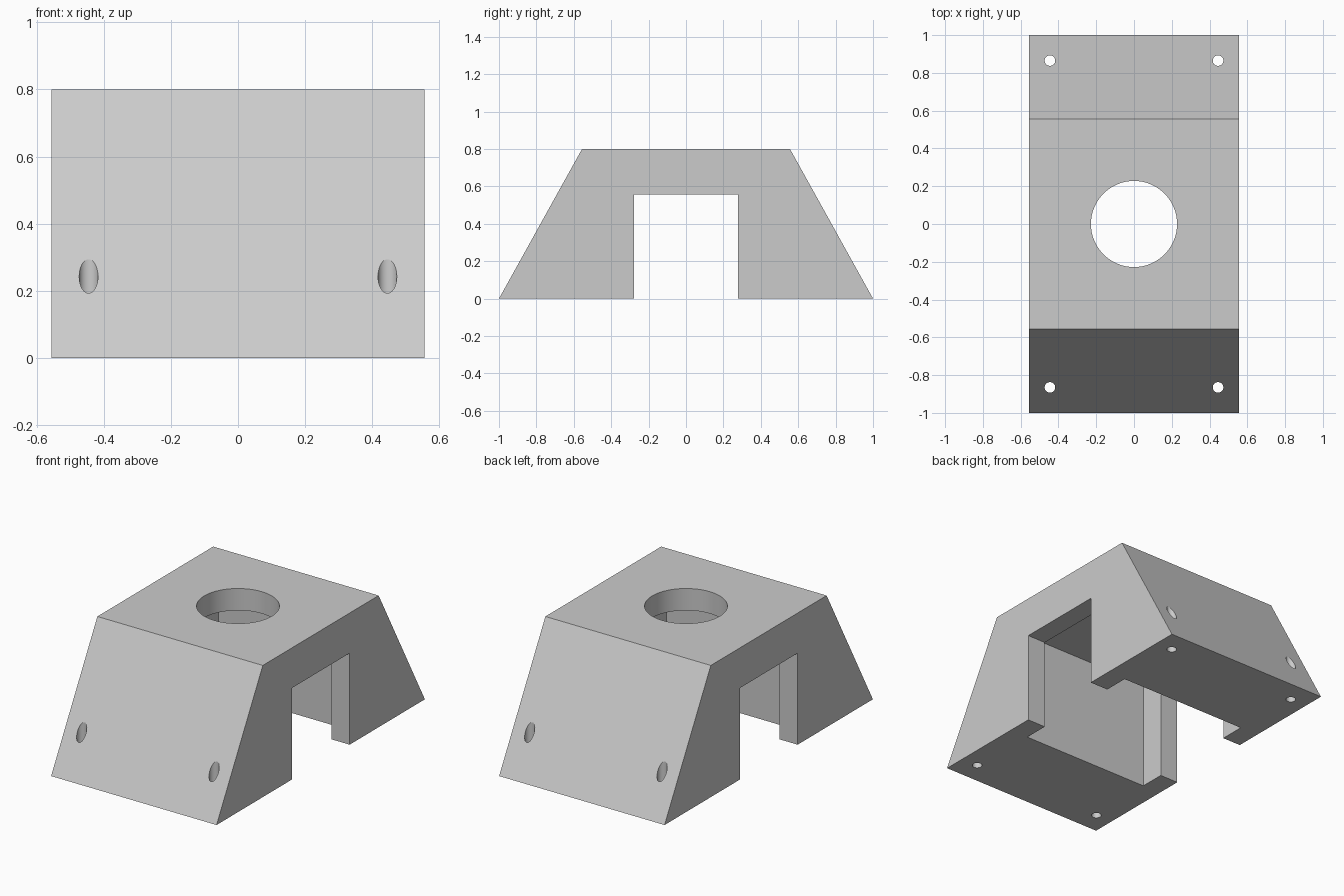
import bpy
import bmesh
from math import radians

default = bpy.data.objects.get("Cube")
if default:
    bpy.data.objects.remove(default, do_unlink=True)

HALF_WIDTH = 0.556
HEIGHT = 0.8
POCKET = 0.433

grey = bpy.data.materials.new("light grey")
grey.use_nodes = True
grey.diffuse_color = (0.6, 0.6, 0.6, 1)
grey.node_tree.nodes["Principled BSDF"].inputs["Base Color"].default_value = (0.6, 0.6, 0.6, 1)


def extrude_profile(name, points):
    """Extrude a (y, z) outline across the full width."""
    bm = bmesh.new()
    face = bm.faces.new([bm.verts.new((-HALF_WIDTH, y, z)) for y, z in points])
    grown = bmesh.ops.extrude_face_region(bm, geom=[face])["geom"]
    verts = [v for v in grown if isinstance(v, bmesh.types.BMVert)]
    bmesh.ops.translate(bm, vec=(2 * HALF_WIDTH, 0, 0), verts=verts)
    bmesh.ops.recalc_face_normals(bm, faces=bm.faces)
    mesh = bpy.data.meshes.new(name)
    bm.to_mesh(mesh)
    bm.free()
    obj = bpy.data.objects.new(name, mesh)
    bpy.context.collection.objects.link(obj)
    return obj


def cut(body, cutter):
    """Subtract a cutter from the body and discard it."""
    bpy.context.view_layer.objects.active = body
    mod = body.modifiers.new("cut", "BOOLEAN")
    mod.operation = "DIFFERENCE"
    mod.solver = "EXACT"
    mod.object = cutter
    bpy.ops.object.modifier_apply(modifier=mod.name)
    bpy.data.objects.remove(cutter, do_unlink=True)


def drill(body, x, y, radius, sides):
    bpy.ops.mesh.primitive_cylinder_add(vertices=sides, radius=radius, depth=3, location=(x, y, 0))
    cut(body, bpy.context.object)


# Sloped bridge body with the open channel through its width
half = [(0.278, 0.556), (0.278, 0), (1, 0), (0.556, HEIGHT)]
body = extrude_profile("mount_body", half + [(-y, z) for y, z in reversed(half)])
body.data.materials.append(grey)

# Square pocket inside, leaving lips at both ends
top = 0.667
bpy.ops.mesh.primitive_cube_add(size=1, location=(0, 0, top - 0.5))
pocket = bpy.context.object
pocket.scale = (2 * POCKET, 2 * POCKET, 1)
bpy.ops.object.transform_apply(location=False, rotation=False, scale=True)
cut(body, pocket)

# Central opening and four screw holes
drill(body, 0, 0, 0.228, 64)
for x in (-0.445, 0.445):
    for y in (-0.865, 0.865):
        drill(body, x, y, 0.028, 32)

# Smooth hole walls, crisp edges
bpy.ops.object.select_all(action="DESELECT")
body.select_set(True)
bpy.context.view_layer.objects.active = body
bpy.ops.object.shade_smooth_by_angle(angle=radians(25))
